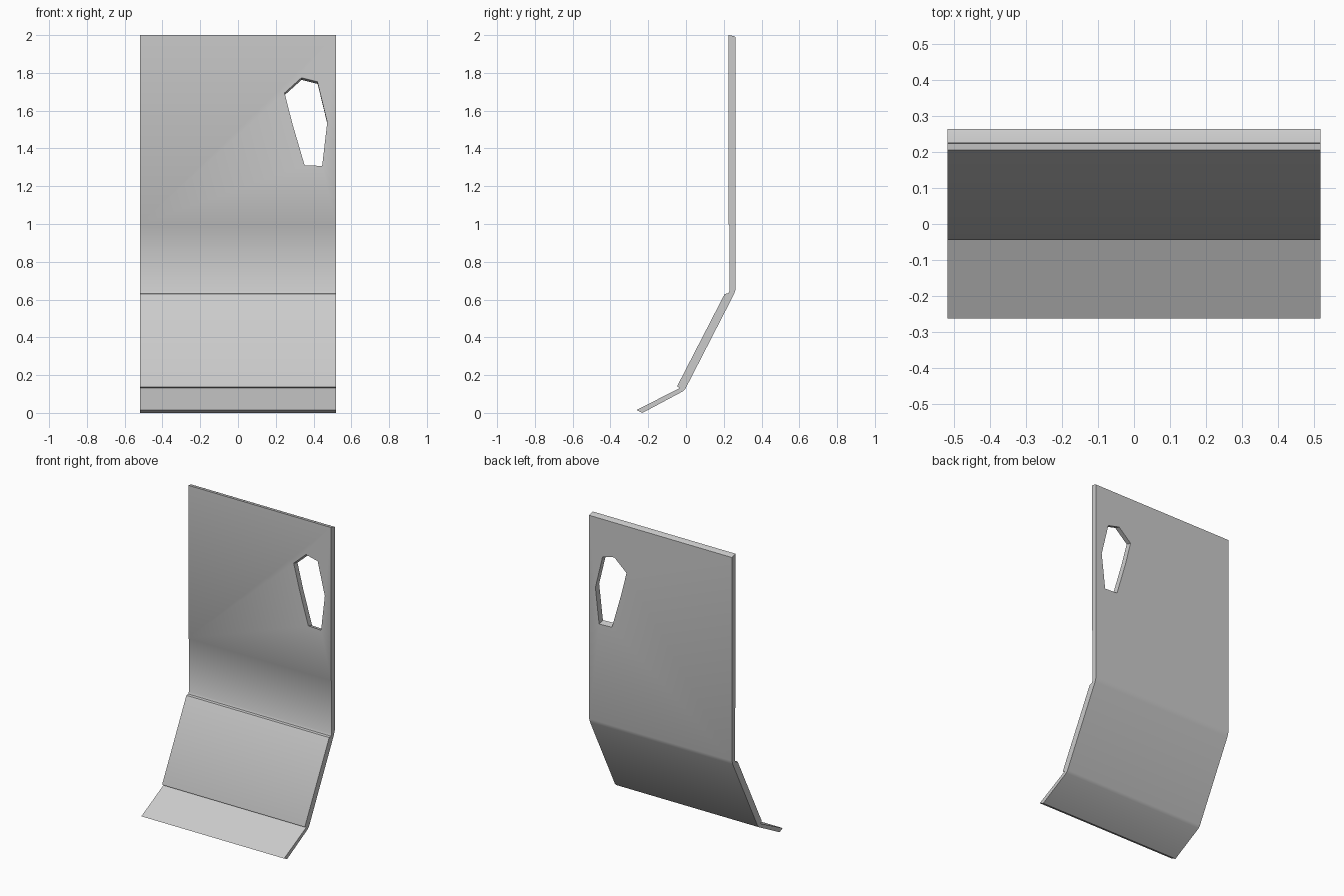
import bpy, bmesh

if "Cube" in bpy.data.objects:
    bpy.data.objects.remove(bpy.data.objects["Cube"])

HALF_W = 0.518


def loft(name, ring_a, ring_b):
    """Closed solid between two matching outlines."""
    bm = bmesh.new()
    a = [bm.verts.new(p) for p in ring_a]
    b = [bm.verts.new(p) for p in ring_b]
    bm.faces.new(a)
    bm.faces.new(b[::-1])
    n = len(a)
    for i in range(n):
        j = (i + 1) % n
        bm.faces.new((a[i], b[i], b[j], a[j]))
    bmesh.ops.recalc_face_normals(bm, faces=bm.faces)
    mesh = bpy.data.meshes.new(name)
    bm.to_mesh(mesh)
    bm.free()
    obj = bpy.data.objects.new(name, mesh)
    bpy.context.collection.objects.link(obj)
    return obj


# Bent sheet: side profile (y, z) swept across the width
profile = [(-0.262, 0.015), (-0.23, 0.0), (-0.015, 0.115), (-0.002, 0.13),
           (0.255, 0.63), (0.263, 0.655), (0.263, 1.99), (0.253, 1.995),
           (0.225, 2.0), (0.225, 1.0), (0.23, 0.99), (0.23, 0.645),
           (0.224, 0.632), (0.205, 0.63), (-0.045, 0.145), (-0.045, 0.138),
           (-0.032, 0.132)]
panel = loft("bent_panel",
             [(-HALF_W, y, z) for y, z in profile],
             [(HALF_W, y, z) for y, z in profile])

# Window cutter: irregular outline (x, z), dropping slightly towards the back
outline = [(0.246, 1.695), (0.335, 1.775), (0.42, 1.754), (0.472, 1.54),
           (0.445, 1.308), (0.352, 1.312), (0.288, 1.53)]
cutter = loft("window_cutter",
              [(x, 0.205, z + 0.005) for x, z in outline],
              [(x + 0.002, 0.283, z - 0.018) for x, z in outline])
cutter.hide_render = True

cut = panel.modifiers.new("window", 'BOOLEAN')
cut.operation = 'DIFFERENCE'
cut.solver = 'EXACT'
cut.object = cutter

# Apply the cut, remove the helper, soften shallow bends
bpy.context.view_layer.objects.active = panel
panel.select_set(True)
bpy.ops.object.modifier_apply(modifier=cut.name)
bpy.data.objects.remove(cutter)
bpy.ops.object.shade_smooth_by_angle(angle=0.52)
